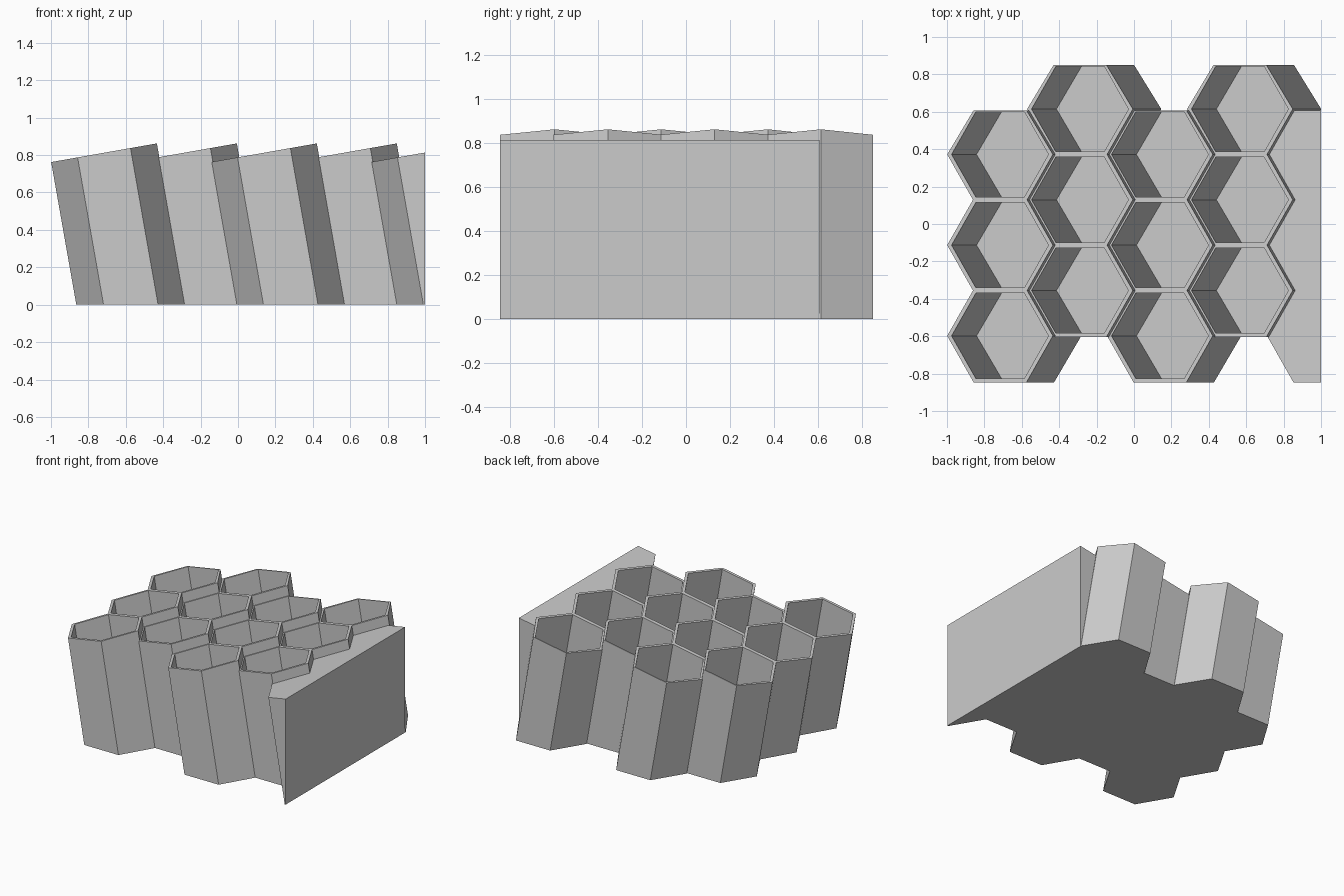
import bpy, bmesh, math
from mathutils import Vector

cube = bpy.data.objects.get("Cube")
if cube:
    bpy.data.objects.remove(cube, do_unlink=True)

TILT = math.radians(10)
C, S = math.cos(TILT), math.sin(TILT)
R_OUT, R_IN = 0.287, 0.263      # cell radii, outside and inside the wall
LENGTH = 0.825                  # cell length along its leaning axis
PITCH = 0.485                   # spacing of cells within a column
STEP = 0.4275                   # spacing of columns at the base
FIRST_X, FIRST_Y = -0.573, -0.598
FLOOR = 0.01
BACK = 0.236                    # trimmed half width at the back edge

grey = bpy.data.materials.new("plain grey")
grey.use_nodes = True
grey.diffuse_color = (0.6, 0.6, 0.6, 1)
grey.node_tree.nodes["Principled BSDF"].inputs["Base Color"].default_value = (0.6, 0.6, 0.6, 1)


def hexagon(radius, limit=1.0):
    """Corner points of a hexagon pointing along x, trimmed at the back."""
    angles = [math.radians(60 * i) for i in range(6)]
    return [(radius * math.cos(a), min(radius * math.sin(a), limit)) for a in angles]


def ring(bm, points, x, y, z=None):
    """Section of a leaning cell: level at height z, or square-cut at the top."""
    verts = []
    for u, v in points:
        h = LENGTH if z is None else (z - u * S) / C
        verts.append(bm.verts.new((x + u * C - h * S, y + v, u * S + h * C)))
    return verts


def bridge(bm, a, b):
    n = len(a)
    for i in range(n):
        j = (i + 1) % n
        bm.faces.new((a[i], a[j], b[j], b[i]))


def finish(bm, name):
    bmesh.ops.recalc_face_normals(bm, faces=bm.faces)
    mesh = bpy.data.meshes.new(name)
    bm.to_mesh(mesh)
    bm.free()
    mesh.materials.append(grey)
    bpy.context.collection.objects.link(bpy.data.objects.new(name, mesh))


# Four staggered columns of open hexagonal cells
for col in range(4):
    for row in range(3):
        x = FIRST_X + col * STEP
        y = FIRST_Y + (row + 0.5 * (col % 2)) * PITCH
        outer = hexagon(R_OUT, BACK if row == 2 else 1.0)
        inner = hexagon(R_IN)
        bm = bmesh.new()
        rings = [ring(bm, outer, x, y, 0), ring(bm, outer, x, y),
                 ring(bm, inner, x, y), ring(bm, inner, x, y, FLOOR)]
        for a, b in zip(rings, rings[1:]):
            bridge(bm, a, b)
        bm.faces.new(rings[0])
        bm.faces.new(rings[-1])
        finish(bm, f"cell_{col + 1}_{row + 1}")

# Solid end block: zigzag leaning side, cut flat on the outside
half = R_OUT * math.sqrt(3) / 2
ends = (FIRST_Y - half, FIRST_Y + 2 * PITCH + BACK)
profile = [(R_OUT, ends[0]), (-R_OUT / 2, ends[0])]
for row in range(3):
    y = FIRST_Y + row * PITCH
    profile.append((-R_OUT, y))
    profile.append((-R_OUT / 2, y + PITCH / 2 if row < 2 else ends[1]))
profile.append((R_OUT, ends[1]))
bm = bmesh.new()
x = FIRST_X + 4 * STEP
low, high = ring(bm, profile, x, 0, 0), ring(bm, profile, x, 0)
bridge(bm, low, high)
bm.faces.new(low)
bm.faces.new(high)
cut = bmesh.ops.bisect_plane(bm, geom=bm.verts[:] + bm.edges[:] + bm.faces[:],
                             plane_co=Vector((1, 0, 0)), plane_no=Vector((1, 0, 0)),
                             clear_outer=True)
bmesh.ops.holes_fill(bm, edges=[e for e in bm.edges if e.is_boundary])
finish(bm, "end_block")
